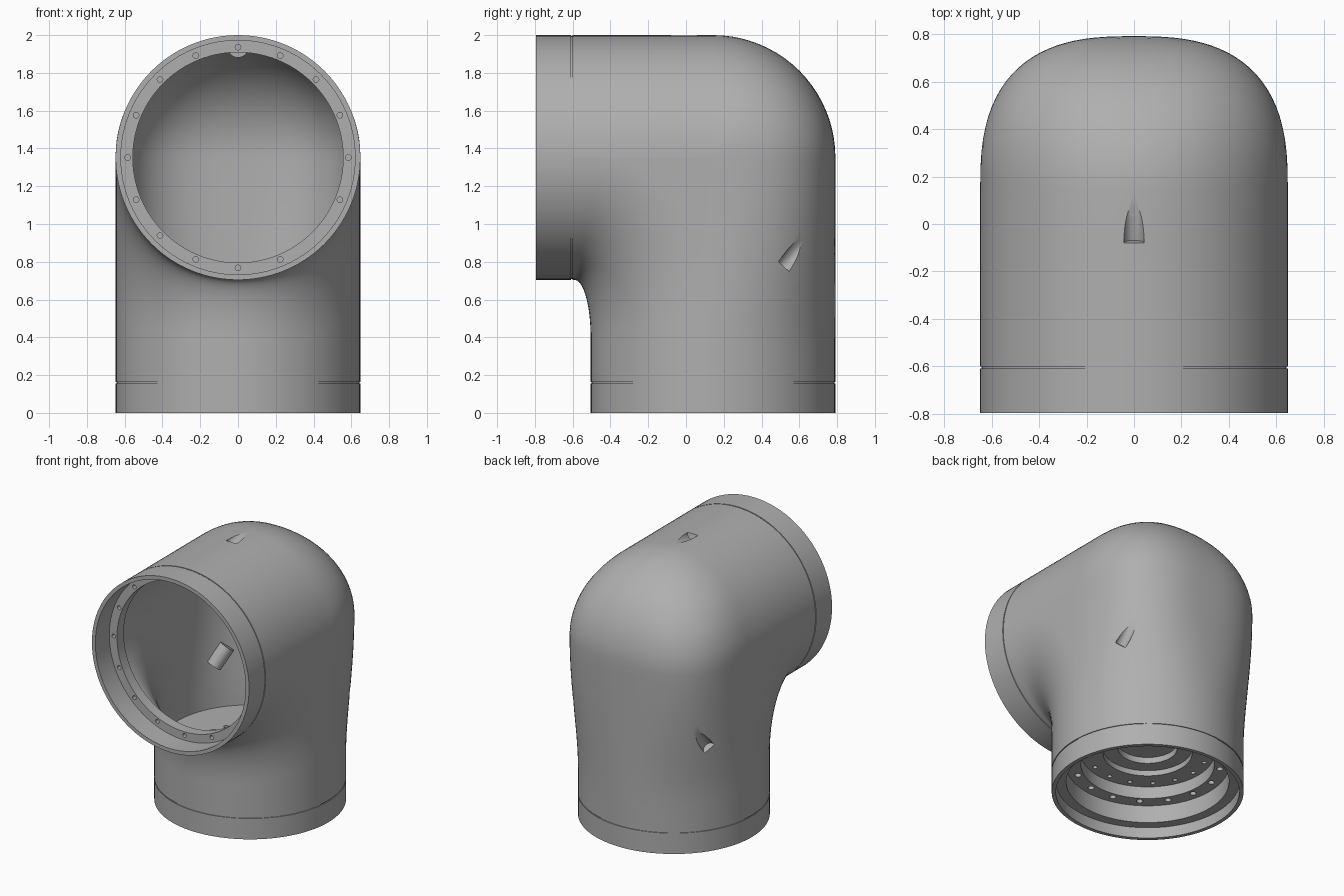
import bpy, bmesh, math
from mathutils import Vector, Matrix

if "Cube" in bpy.data.objects:
    bpy.data.objects.remove(bpy.data.objects["Cube"])

YC, ZC, R = 0.143, 1.352, 0.648      # vertical axis y, horizontal axis z, pipe radius
M = 48                               # steps per half section
grey = bpy.data.materials.new("plain grey")
grey.diffuse_color = (0.43, 0.43, 0.43, 1)
grey.use_nodes = True
grey.node_tree.nodes["Principled BSDF"].inputs["Base Color"].default_value = grey.diffuse_color

# columns around the section: outer half of the bend, then inner half
ANG = [-math.pi / 2 + math.pi * i / M for i in range(M + 1)]
COLS = [(a, 1) for a in ANG] + [(a, -1) for a in reversed(ANG)]


def smooth(t):
    t = min(1, max(0, t))
    return t * t * (3 - 2 * t)


def depth(a, r, n):
    return r * max(0, 1 - abs(math.sin(a)) ** n) ** (1 / n) if abs(a) < 1.5707 else 0


def elbow_column(a, side, r, z0, y0, n1=16, n2=20, n3=5):
    """One line along the bend, from the bottom opening to the front opening."""
    pts, x = [], r * math.sin(a)
    if side > 0:
        for i in range(n1 + 1):
            z = z0 + (ZC - z0) * i / n1
            pts.append((x, YC + depth(a, r, 2 + 0.7 * smooth((z - 0.35) / 1.0)), z))
        for j in range(1, n2 + 1):
            f = math.pi / 2 * j / n2
            d = depth(a, r, 2.7 - 0.7 * smooth(j / n2))
            pts.append((x, YC + d * math.cos(f), ZC + d * math.sin(f)))
        zt = ZC + depth(a, r, 2)
        yt = YC
    else:
        w, d = 1 - math.cos(a), r * math.cos(a)
        fa, fb = 0.085 + 0.5 * w, 0.3 + 0.5 * w
        cy, cz = YC - d - fa, ZC - d - fb
        for i in range(n1 + 1):
            pts.append((x, YC - d, z0 + (cz - z0) * i / n1))
        for j in range(1, n2 + 1):
            f = math.pi / 2 * j / n2
            pts.append((x, cy + fa * math.cos(f), cz + fb * math.sin(f)))
        zt, yt = ZC - d, cy
    for k in range(1, n3 + 1):
        pts.append((x, yt + (y0 - yt) * k / n3, zt))
    return pts


def elbow_loops(r, z0, y0):
    return [list(l) for l in zip(*[elbow_column(a, s, r, z0, y0) for a, s in COLS])]


def base_loop(r, z):
    return [(r * math.sin(a), YC + s * r * math.cos(a), z) for a, s in COLS]


def front_loop(r, y):
    return [(r * math.sin(a), y, ZC + s * r * math.cos(a)) for a, s in COLS]


def make_object(name, bm):
    bmesh.ops.recalc_face_normals(bm, faces=bm.faces)
    me = bpy.data.meshes.new(name)
    bm.to_mesh(me)
    bm.free()
    me.materials.append(grey)
    ob = bpy.data.objects.new(name, me)
    bpy.context.collection.objects.link(ob)
    return ob


def add_cylinder(bm, start, direction, r, length, seg=16):
    d = Vector(direction).normalized()
    mat = Matrix.Translation(Vector(start) + d * length / 2) @ d.to_track_quat('Z', 'Y').to_matrix().to_4x4()
    bmesh.ops.create_cone(bm, cap_ends=True, segments=seg, radius1=r, radius2=r, depth=length, matrix=mat)


def cut(ob, cutter):
    mod = ob.modifiers.new("cut", 'BOOLEAN')
    mod.operation, mod.solver, mod.object = 'DIFFERENCE', 'EXACT', cutter
    bpy.context.view_layer.objects.active = ob
    bpy.ops.object.modifier_apply(modifier=mod.name)


# ---- housing: stepped base, outer skin, front flange, inner skin in one closed shell
loops = [base_loop(r, z) for r, z in (
    (0.2, 0.385), (0.2, 0.34), (0.3, 0.34), (0.3, 0.3), (0.45, 0.3), (0.45, 0.21), (0.55, 0.21),
    (0.55, 0.08), (0.62, 0.08), (0.62, 0), (R, 0), (R, 0.155), (0.642, 0.155), (0.642, 0.163))]
loops += elbow_loops(R, 0.163, -0.6)
loops += [front_loop(r, y) for r, y in (
    (0.642, -0.6), (0.642, -0.608), (R, -0.608), (R, -0.795), (0.62, -0.795),
    (0.62, -0.63), (0.557, -0.63), (0.557, -0.55))]
loops += reversed(elbow_loops(0.6, 0.42, -0.55))

bm = bmesh.new()
rows = [[bm.verts.new(p) for p in l] for l in loops]
n = len(COLS)
for lo, hi in zip(rows, rows[1:]):
    for i in range(n):
        bm.faces.new((lo[i], lo[(i + 1) % n], hi[(i + 1) % n], hi[i]))
bmesh.ops.remove_doubles(bm, verts=bm.verts, dist=1e-5)
bmesh.ops.holes_fill(bm, edges=[e for e in bm.edges if e.is_boundary], sides=0)
housing = make_object("elbow_housing", bm)

# ---- screw pockets: (centre direction, pocket floor, slide direction, outward normal)
pockets = [(Vector((0, -0.08, 2.0)), Vector((0, 1, 0)), Vector((0, 0, 1)), 15)]
al = math.radians(56)
for s in (1, -1):
    nrm = Vector((s * math.sin(al), math.cos(al), 0))
    tan = Vector((-s * math.cos(al), math.sin(al), 0))
    pockets.append((Vector((0, YC, 0.775)) + nrm * 0.669, tan * 0.6 + Vector((0, 0, 0.8)), nrm, 19))

bm = bmesh.new()
for p, d, nrm, tilt in pockets:
    t = math.radians(tilt)
    add_cylinder(bm, p, d * math.cos(t) + nrm * math.sin(t), 0.043, 0.4, 32)
pocket_cutter = make_object("pocket_cutter", bm)

# ---- bolt holes on the front ring, the two base steps and the inner plate
bm = bmesh.new()


def hole_circle(count, r, hole, z, phase=0):
    for i in range(count):
        a = math.tau * (i + phase) / count
        add_cylinder(bm, (r * math.cos(a), YC + r * math.sin(a), z - 0.03), (0, 0, 1), hole, 0.06)


for i in range(16):
    a = math.tau * i / 16
    add_cylinder(bm, (0.584 * math.cos(a), -0.67, ZC + 0.584 * math.sin(a)), (0, 1, 0), 0.015, 0.08)
hole_circle(16, 0.49, 0.022, 0.21, 0.5)
hole_circle(16, 0.4, 0.016, 0.3)
hole_circle(8, 0.3, 0.035, 0.42)
hole_circle(8, 0.3, 0.018, 0.42, 0.5)
hole_circle(4, 0.14, 0.03, 0.43)
hole_cutter = make_object("hole_cutter", bm)

cut(housing, pocket_cutter)
cut(housing, hole_cutter)

# ---- bosses on the inner wall behind the pockets
parts = [housing]
for i, (p, d, nrm, tilt) in enumerate(pockets):
    bm = bmesh.new()
    add_cylinder(bm, p - nrm * 0.065 - d * 0.05, d, 0.054, 0.16, 32)
    boss = make_object("pocket_boss_%d" % (i + 1), bm)
    cut(boss, pocket_cutter)
    parts.append(boss)

for c in (pocket_cutter, hole_cutter):
    bpy.data.objects.remove(c)

bpy.ops.object.select_all(action='DESELECT')
for ob in parts:
    ob.select_set(True)
bpy.context.view_layer.objects.active = housing
bpy.ops.object.shade_smooth_by_angle(angle=math.radians(30))
